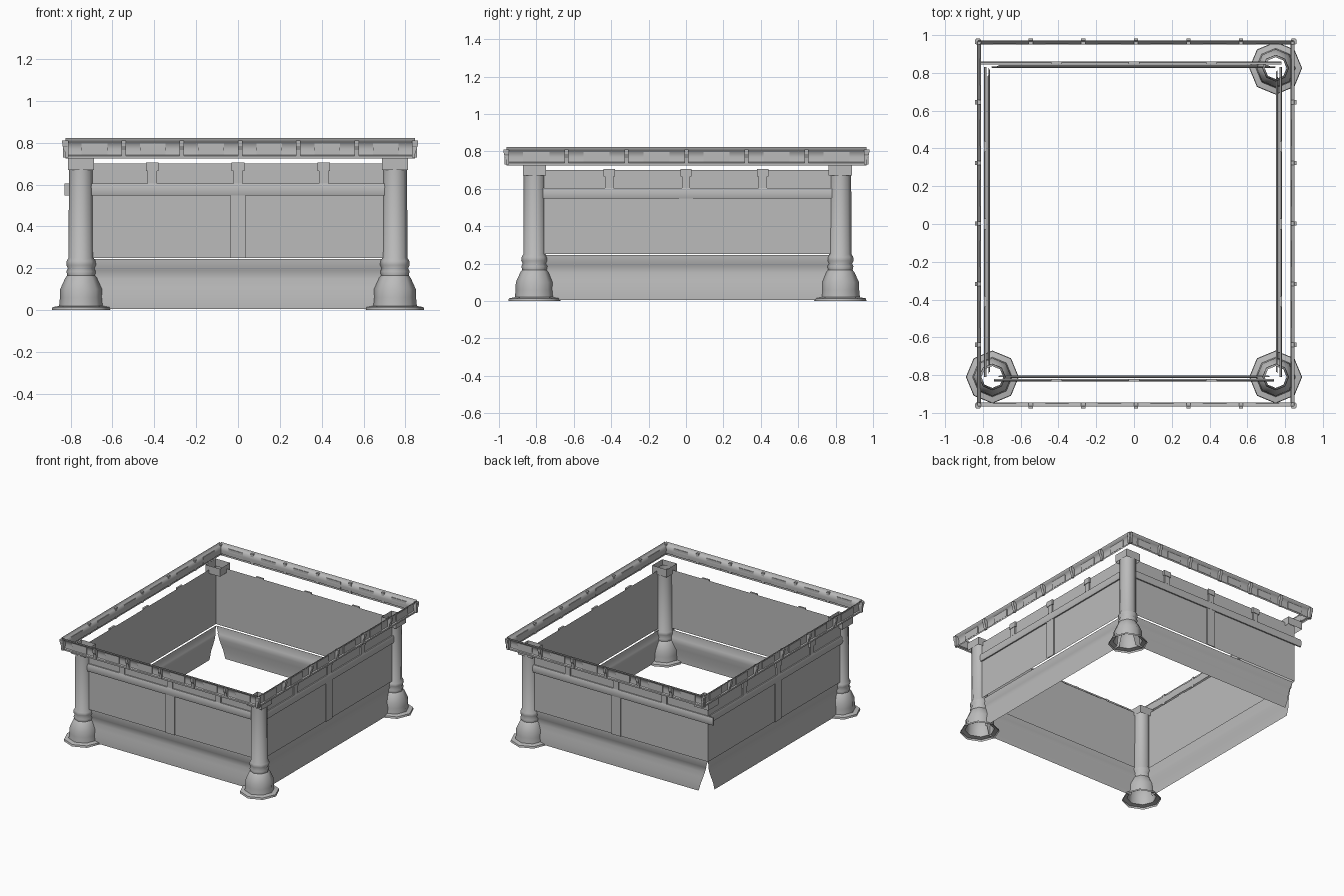
import bpy, bmesh, math

cube = bpy.data.objects.get("Cube")
if cube:
    bpy.data.objects.remove(cube)

stone = bpy.data.materials.new("grey_stone")
stone.use_nodes = True
GREY = (0.5, 0.5, 0.5, 1)
stone.diffuse_color = GREY
stone.node_tree.nodes["Principled BSDF"].inputs["Base Color"].default_value = GREY

# Each side maps (along, outward, height) to world space
SIDES = {
    "front": lambda u, o, z: (u, -o, z),
    "back": lambda u, o, z: (u, o, z),
    "left": lambda u, o, z: (-o, u, z),
    "right": lambda u, o, z: (o, u, z),
}


def finish(name, bm, smooth=True):
    mesh = bpy.data.meshes.new(name)
    bm.to_mesh(mesh)
    bm.free()
    mesh.materials.append(stone)
    obj = bpy.data.objects.new(name, mesh)
    bpy.context.collection.objects.link(obj)
    if smooth:
        bpy.ops.object.select_all(action="DESELECT")
        obj.select_set(True)
        bpy.context.view_layer.objects.active = obj
        bpy.ops.object.shade_smooth_by_angle(angle=math.radians(50))
    return obj


def extrude(bm, side, base, profile, u0, u1, closed=False, trims=None):
    """Sweep an (outward, height) profile along one side; trims shorten the ends."""
    place = SIDES[side]
    trims = trims or [0] * len(profile)
    rows = [(bm.verts.new(place(u0 + t, base + o, z)),
             bm.verts.new(place(u1 - t, base + o, z)))
            for (o, z), t in zip(profile, trims)]
    faces = []
    for i in range(len(rows) if closed else len(rows) - 1):
        a, b = rows[i], rows[(i + 1) % len(rows)]
        faces.append(bm.faces.new((a[0], a[1], b[1], b[0])))
    if closed:
        faces.append(bm.faces.new([r[0] for r in rows]))
        faces.append(bm.faces.new([r[1] for r in reversed(rows)]))
        bmesh.ops.recalc_face_normals(bm, faces=faces)
    elif side in ("back", "left"):
        bmesh.ops.reverse_faces(bm, faces=faces)


def block(bm, side, base, u0, u1, out, z0, z1):
    extrude(bm, side, base, [(0, z0), (out, z0), (out, z1), (0, z1)], u0, u1, True)


# side: wall distance, wall ends, rail ends, cornice distance, cornice ends
LAYOUT = {
    "front": (0.82, (-0.74, 0.74), (-0.74, 0.74), 0.95, (-0.825, 0.845)),
    "back": (0.845, (-0.78, 0.775), (-0.83, 0.78), 0.955, (-0.825, 0.845)),
    "left": (0.78, (-0.81, 0.845), (-0.81, 0.83), 0.815, (-0.96, 0.965)),
    "right": (0.77, (-0.81, 0.835), (-0.81, 0.83), 0.835, (-0.96, 0.965)),
}
SKIRT = [(-0.004, 0.005), (-0.004, 0.065), (-0.012, 0.11), (-0.017, 0.15),
         (-0.018, 0.19), (-0.012, 0.2), (-0.01, 0.245)]
RAIL = [(0, 0.547), (0.01, 0.547), (0.014, 0.56), (0.014, 0.59), (0.009, 0.605), (0, 0.605)]
CORNICE = [(0.006, 0.725), (0.006, 0.737), (-0.003, 0.742), (-0.006, 0.77),
           (-0.003, 0.795), (0.006, 0.803), (0.014, 0.812), (0.016, 0.822)]
BRACKET = [(-0.004, 0.73), (0.01, 0.73), (0.014, 0.765), (0.024, 0.785),
           (0.026, 0.81), (-0.004, 0.81)]

for side, (wall, ends, rail_ends, top, top_ends) in LAYOUT.items():
    # Panel wall with frieze above
    bm = bmesh.new()
    extrude(bm, side, wall, [(0, 0.25), (0, 0.7)], *ends)
    finish(side + "_wall", bm)

    # Base skirt, cut back towards the floor at the corners
    bm = bmesh.new()
    extrude(bm, side, wall, SKIRT, *ends,
            trims=[0.3 * (0.25 - z) + 0.01 for _, z in SKIRT])
    finish(side + "_skirt", bm)

    # Rail above the panels
    bm = bmesh.new()
    extrude(bm, side, wall, RAIL, *rail_ends, closed=True)
    finish(side + "_rail", bm)

    # Middle stile and frieze brackets
    bm = bmesh.new()
    block(bm, side, wall, -0.037, 0.037, 0.008, 0.25, 0.547)
    for u in (-0.41, 0, 0.41):
        block(bm, side, wall, u - 0.022, u + 0.022, 0.01, 0.605, 0.67)
        block(bm, side, wall, u - 0.03, u + 0.03, 0.014, 0.665, 0.705)
    finish(side + "_stile_and_frieze_brackets", bm, False)

    # Cornice strip
    bm = bmesh.new()
    extrude(bm, side, top, CORNICE, *top_ends)
    finish(side + "_cornice", bm)

    # Cornice brackets and shallow raised bays between them
    bm = bmesh.new()
    step = (top_ends[1] - top_ends[0]) / 6
    for i in range(7):
        u = top_ends[0] + i * step
        extrude(bm, side, top, BRACKET, u - 0.011, u + 0.011, True)
        if i < 6:
            mid = u + step / 2
            block(bm, side, top - 0.005, mid - step * 0.22, mid + step * 0.22, 0.007, 0.742, 0.797)
    finish(side + "_cornice_brackets", bm, False)

# Corner columns: open octagonal shells; the back left corner keeps only its capital
COLUMN = [(0.14, 0), (0.137, 0.014), (0.105, 0.02), (0.101, 0.06), (0.1, 0.1),
          (0.075, 0.155), (0.066, 0.165), (0.07, 0.185), (0.063, 0.2),
          (0.071, 0.215), (0.069, 0.235), (0.06, 0.25), (0.058, 0.7)]
CORNERS = {
    "front_left": (-0.75, -0.81),
    "front_right": (0.75, -0.81),
    "back_right": (0.75, 0.825),
    "back_left": (-0.75, 0.825),
}


def shell(bm, centre, profile, sides, turn=0.0):
    rings = []
    for r, z in profile:
        rings.append([bm.verts.new((centre[0] + r * math.cos(turn + math.tau * i / sides),
                                    centre[1] + r * math.sin(turn + math.tau * i / sides), z))
                      for i in range(sides)])
    for low, high in zip(rings, rings[1:]):
        for i in range(sides):
            j = (i + 1) % sides
            bm.faces.new((low[i], low[j], high[j], high[i]))


for corner, centre in CORNERS.items():
    if corner != "back_left":
        bm = bmesh.new()
        shell(bm, centre, COLUMN, 8)
        finish(corner + "_column", bm)
    bm = bmesh.new()
    half = 0.062 * math.sqrt(2)
    shell(bm, centre, [(half, 0.67), (half, 0.73)], 4, math.pi / 4)
    finish(corner + "_capital", bm, False)
